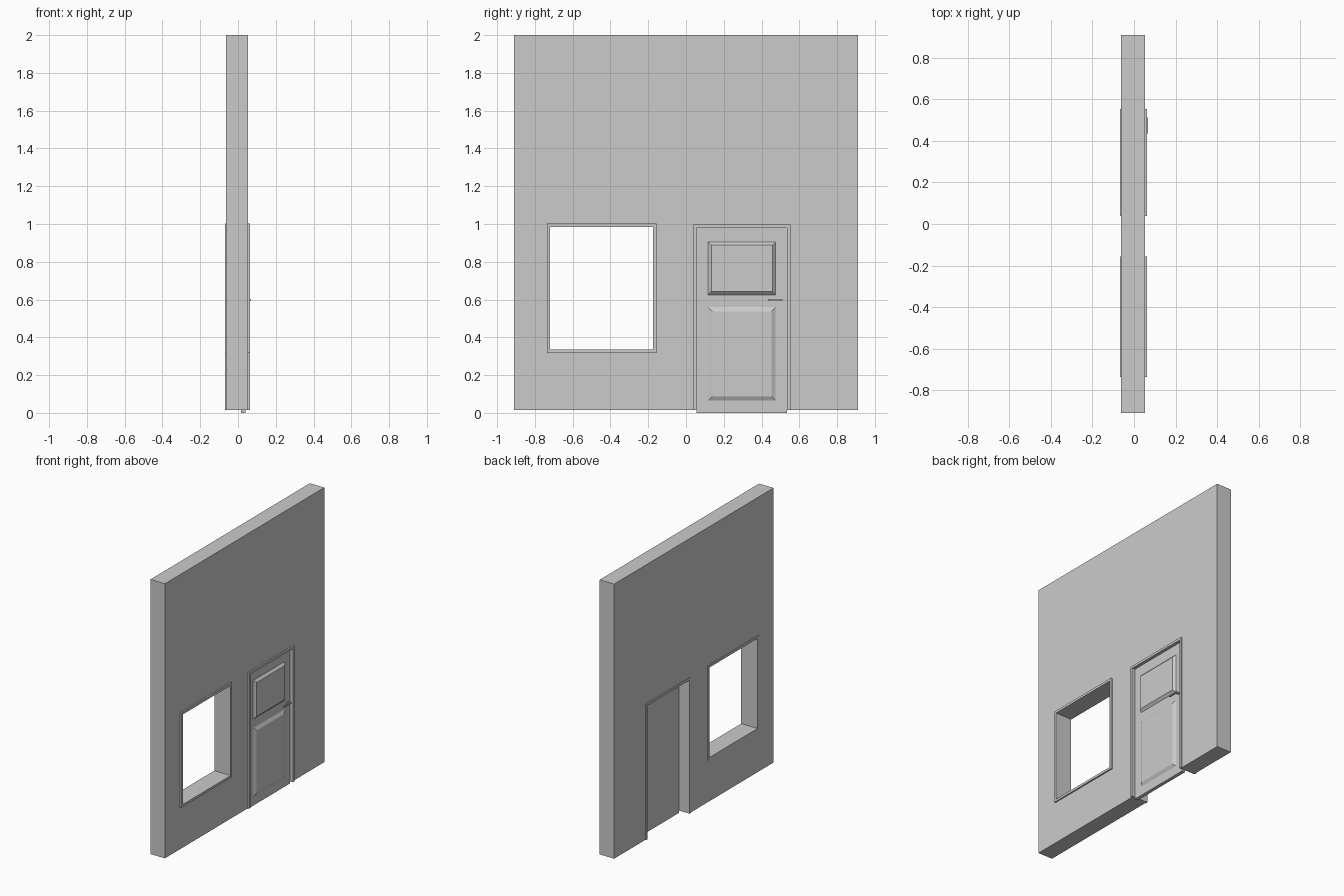
import bpy, bmesh

cube = bpy.data.objects.get("Cube")
if cube:
    bpy.data.objects.remove(cube, do_unlink=True)

# Single plaster grey
grey = bpy.data.materials.new("light_grey")
grey.use_nodes = True
colour = (0.6, 0.6, 0.6, 1)
grey.diffuse_color = colour
grey.node_tree.nodes["Principled BSDF"].inputs["Base Color"].default_value = colour

# Main measurements
BACK, FRONT = -0.063, 0.053
BASE, TOP, HALF = 0.015, 2.0, 0.91
TRIM = 0.01
DOOR_FACE = 0.04
WINDOW = (-0.72, -0.174, 0.335, 0.985)
DOORWAY = (0.056, 0.536, BASE, 0.98)


def finish(name, bm):
    bmesh.ops.recalc_face_normals(bm, faces=bm.faces)
    mesh = bpy.data.meshes.new(name)
    bm.to_mesh(mesh)
    bm.free()
    mesh.materials.append(grey)
    obj = bpy.data.objects.new(name, mesh)
    bpy.context.collection.objects.link(obj)
    return obj


def extrude_outline(name, points, x0, x1):
    """Extrude a (y, z) outline along x."""
    bm = bmesh.new()
    face = bm.faces.new([bm.verts.new((x0, y, z)) for y, z in points])
    result = bmesh.ops.extrude_face_region(bm, geom=[face])
    verts = [v for v in result["geom"] if isinstance(v, bmesh.types.BMVert)]
    bmesh.ops.translate(bm, verts=verts, vec=(x1 - x0, 0, 0))
    return finish(name, bm)


def rect(y0, y1, z0, z1):
    return [(y0, z0), (y1, z0), (y1, z1), (y0, z1)]


def raised_panel(name, y0, y1, z0, z1, inset, height):
    """Bevelled door panel with sloped borders."""
    bm = bmesh.new()
    outer = [bm.verts.new((DOOR_FACE, y, z)) for y, z in rect(y0, y1, z0, z1)]
    inner = [bm.verts.new((DOOR_FACE + height, y, z)) for y, z in
             rect(y0 + inset, y1 - inset, z0 + inset, z1 - inset)]
    bm.faces.new(inner)
    for i in range(4):
        j = (i + 1) % 4
        bm.faces.new((outer[i], outer[j], inner[j], inner[i]))
    bm.faces.new(outer[::-1])
    return finish(name, bm)


# Wall with a notch for the doorway and a cut window opening
dy0, dy1, _, dz1 = DOORWAY
wall = extrude_outline("wall", [
    (-HALF, BASE), (dy0, BASE), (dy0, dz1), (dy1, dz1), (dy1, BASE),
    (HALF, BASE), (HALF, TOP), (-HALF, TOP)], BACK, FRONT)
cutter = extrude_outline("window_cutter", rect(*WINDOW), BACK - 0.1, FRONT + 0.1)
cut = wall.modifiers.new("window_opening", "BOOLEAN")
cut.operation = "DIFFERENCE"
cut.solver = "EXACT"
cut.object = cutter
bpy.context.view_layer.objects.active = wall
wall.select_set(True)
bpy.ops.object.modifier_apply(modifier=cut.name)
bpy.data.objects.remove(cutter, do_unlink=True)

# Thin trims around both openings, on both sides of the wall
WIDTH = 0.017
for side, x0, x1 in (("front", FRONT, FRONT + TRIM), ("back", BACK - TRIM / 2, BACK)):
    y0, y1, z0, z1 = DOORWAY
    o0, o1, top = y0 - WIDTH, y1 + WIDTH, z1 + WIDTH
    extrude_outline(side + "_door_trim", [
        (o0, z0), (y0, z0), (y0, z1), (y1, z1), (y1, z0),
        (o1, z0), (o1, top), (o0, top)], x0, x1)
    y0, y1, z0, z1 = WINDOW
    o0, o1, low, top = y0 - WIDTH, y1 + WIDTH, z0 - WIDTH, z1 + WIDTH
    extrude_outline(side + "_window_top_trim", rect(o0, o1, z1, top), x0, x1)
    extrude_outline(side + "_window_bottom_trim", rect(o0, o1, low, z0), x0, x1)
    extrude_outline(side + "_window_right_trim", rect(o0, y0, z0, z1), x0, x1)
    extrude_outline(side + "_window_left_trim", rect(y1, o1, z0, z1), x0, x1)

# Door leaf with two raised panels
extrude_outline("door", rect(dy0, dy1, 0.0, dz1), 0.015, DOOR_FACE)
raised_panel("upper_door_panel", 0.117, 0.475, 0.625, 0.905, 0.017, 0.016)
raised_panel("lower_door_panel", 0.117, 0.475, 0.065, 0.56, 0.022, 0.012)

# Lever handle
extrude_outline("handle_post", rect(0.498, 0.51, 0.595, 0.603), DOOR_FACE, 0.062)
extrude_outline("handle_lever", rect(0.435, 0.512, 0.595, 0.603), 0.06, 0.068)
